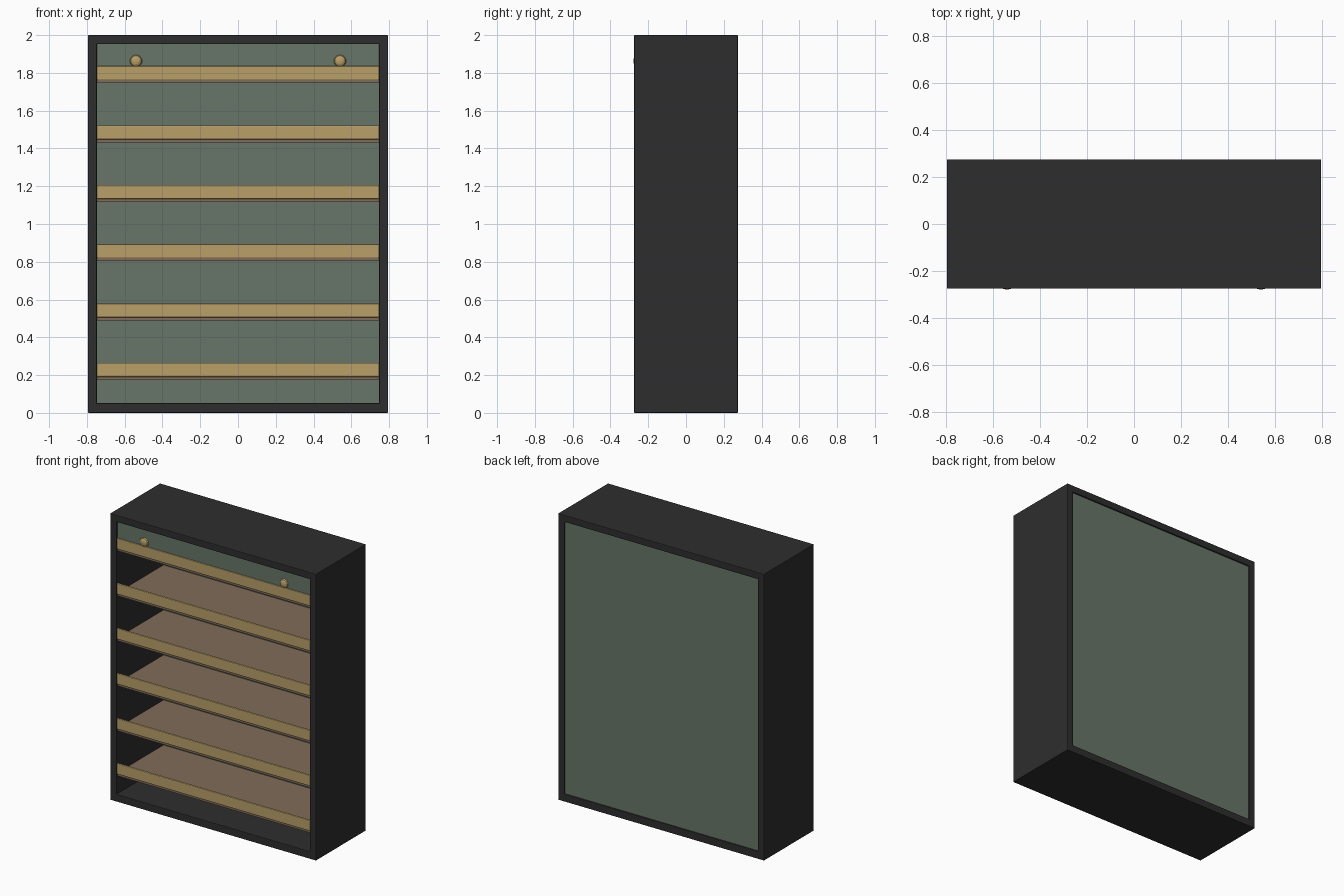
import bpy, math

if "Cube" in bpy.data.objects:
    bpy.data.objects.remove(bpy.data.objects["Cube"])

def mat(name, rgb):
    m = bpy.data.materials.new(name)
    m.diffuse_color = (*rgb, 1)
    m.use_nodes = True
    m.node_tree.nodes["Principled BSDF"].inputs["Base Color"].default_value = m.diffuse_color
    return m

CHARCOAL = mat("charcoal", (0.027, 0.027, 0.027))
GREEN = mat("sage green", (0.135, 0.18, 0.14))
BRASS = mat("brass", (0.48, 0.35, 0.14))
BROWN = mat("brown", (0.22, 0.15, 0.10))

def box(name, x, y, z, m, bevel=0.0):
    """Box from (min, max) ranges."""
    bpy.ops.mesh.primitive_cube_add(location=[sum(r) / 2 for r in (x, y, z)])
    o = bpy.context.object
    o.name = name
    o.scale = [(r[1] - r[0]) / 2 for r in (x, y, z)]
    bpy.ops.object.transform_apply(location=False, rotation=False, scale=True)
    o.data.materials.append(m)
    if bevel:
        b = o.modifiers.new("bevel", 'BEVEL')
        b.width, b.segments = bevel, 2
    return o

W, D, H, T = 0.795, 0.275, 2.0, 0.048   # half width, half depth, height, wall
IN = W - T

# outer case
for s, side in ((-1, "left"), (1, "right")):
    box(side + "_wall", sorted((s * IN, s * W)), (-D, D), (0, H), CHARCOAL, 0.004)
box("top_wall", (-IN - 0.01, IN + 0.01), (-D, D), (H - T, H), CHARCOAL, 0.004)
box("bottom_wall", (-IN - 0.01, IN + 0.01), (-D, D), (0, T + 0.004), CHARCOAL, 0.004)

# back panel and the fascia above the top shelf
box("back_panel", (-IN, IN), (0.245, 0.265), (T, H - T), GREEN)
box("fascia", (-IN, IN), (-0.262, -0.245), (1.76, H - T), GREEN)

# shelves with brass front lips
for i in range(6):
    top = 0.265 + i * 0.3142
    box(f"shelf_{i + 1}", (-IN, IN), (-0.262, 0.246), (top - 0.09, top - 0.068), BROWN)
    box(f"shelf_lip_{i + 1}", (-IN, IN), (-0.272, -0.255), (top - 0.074, top), BRASS, 0.005)

# knobs on the fascia
for s, side in ((-1, "left"), (1, "right")):
    bpy.ops.mesh.primitive_uv_sphere_add(segments=10, ring_count=6, radius=0.033,
                                         location=(s * 0.54, -0.262, 1.863),
                                         rotation=(math.pi / 2, 0, 0))
    k = bpy.context.object
    k.name = side + "_knob"
    k.scale = (1, 1, 0.5)
    k.data.materials.append(BRASS)
